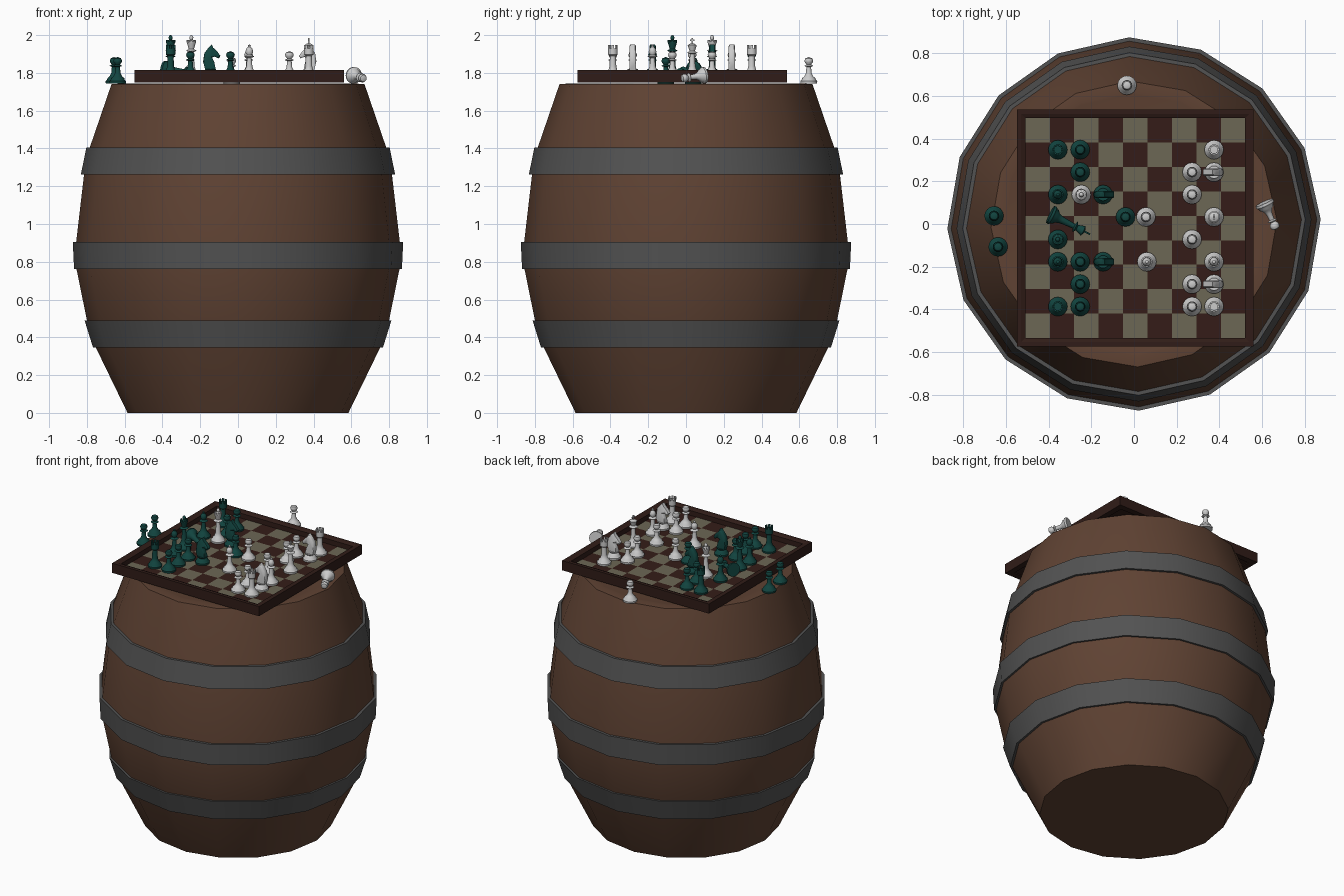
import bpy, bmesh, math
from mathutils import Matrix, Vector

if "Cube" in bpy.data.objects:
    bpy.data.objects.remove(bpy.data.objects["Cube"])


def material(name, rgb):
    m = bpy.data.materials.new(name)
    m.diffuse_color = (*rgb, 1)
    m.use_nodes = True
    m.node_tree.nodes["Principled BSDF"].inputs["Base Color"].default_value = m.diffuse_color
    return m


WOOD = material("barrel wood", (0.115, 0.055, 0.033))
IRON = material("iron", (0.085, 0.085, 0.085))
FRAME = material("frame wood", (0.03, 0.012, 0.009))
DARK_SQ = material("dark square", (0.035, 0.012, 0.009))
LIGHT_SQ = material("light square", (0.15, 0.135, 0.09))
GREEN = material("dark green", (0.006, 0.06, 0.052))
WHITE = material("off white", (0.6, 0.6, 0.58))


def lathe(bm, profile, segs, turn=0.0, closed=False):
    """Revolve (radius, height) points about z."""
    rings = []
    for k in range(segs):
        a = turn + 2 * math.pi * k / segs
        rings.append([bm.verts.new((r * math.cos(a), r * math.sin(a), z)) for r, z in profile])
    n = len(profile)
    for k in range(segs):
        a, b = rings[k], rings[(k + 1) % segs]
        for i in range(n if closed else n - 1):
            j = (i + 1) % n
            bm.faces.new((a[i], b[i], b[j], a[j]))
    bmesh.ops.remove_doubles(bm, verts=bm.verts, dist=1e-5)


def box(bm, center, size, turn=0.0):
    mat = Matrix.Rotation(turn, 4, 'Z') @ Matrix.Translation(center) @ Matrix.Diagonal((*size, 1))
    bmesh.ops.create_cube(bm, size=1, matrix=mat)


def to_mesh(bm, name, mats, angle=35):
    bmesh.ops.recalc_face_normals(bm, faces=bm.faces)
    me = bpy.data.meshes.new(name)
    bm.to_mesh(me)
    bm.free()
    for m in mats:
        me.materials.append(m)
    me.shade_smooth()
    me.set_sharp_from_angle(angle=math.radians(angle))
    return me


def place(name, me, loc=(0, 0, 0)):
    ob = bpy.data.objects.new(name, me)
    ob.location = loc
    bpy.context.collection.objects.link(ob)
    return ob


# Barrel body with lid
TURN = math.radians(1.5)
bm = bmesh.new()
lathe(bm, [(0, 0), (0.585, 0), (0.755, 0.35), (0.80, 0.49), (0.855, 0.76), (0.857, 0.905),
           (0.815, 1.265), (0.785, 1.405), (0.67, 1.74), (0.62, 1.744), (0.61, 1.742), (0, 1.742)],
      16, TURN)
place("barrel", to_mesh(bm, "barrel", [WOOD]))

# Iron hoops
for name, z0, r0, z1, r1 in (("lower_hoop", 0.347, 0.768, 0.488, 0.812),
                             ("middle_hoop", 0.762, 0.868, 0.905, 0.875),
                             ("upper_hoop", 1.263, 0.832, 1.405, 0.803)):
    bm = bmesh.new()
    lathe(bm, [(r0, z0), (r1, z1), (r1 - 0.03, z1), (r0 - 0.03, z0)], 16, TURN, True)
    place(name, to_mesh(bm, name, [IRON]))

# Board frame, bottom plate and 9 x 9 chequered top
CX, CY = 0.006, -0.019
S = math.sqrt(2)
bm = bmesh.new()
lathe(bm, [(0.555 * S, 1.75), (0.555 * S, 1.816), (0.535 * S, 1.816), (0.515 * S, 1.808), (0.515 * S, 1.75)],
      4, math.pi / 4, True)
place("board_frame", to_mesh(bm, "board_frame", [FRAME], 10), (CX, CY, 0))
bm = bmesh.new()
box(bm, (0, 0, 1.765), (1.03, 1.03, 0.016))
place("board_plate", to_mesh(bm, "board_plate", [FRAME]), (CX, CY, 0))
bm = bmesh.new()
bmesh.ops.create_grid(bm, x_segments=9, y_segments=9, size=0.515)
for f in bm.faces:
    c = f.calc_center_median()
    i, j = (int((v + 0.515) / (1.03 / 9)) for v in (c.x, c.y))
    f.material_index = (i + j) % 2
place("board_squares", to_mesh(bm, "board_squares", [LIGHT_SQ, DARK_SQ]), (CX, CY, 1.775))

# Chess piece meshes: a shared foot plus a turned upper part
FOOT = [(0, 0), (0.044, 0), (0.045, 0.012), (0.037, 0.02), (0.035, 0.028), (0.024, 0.037)]
UPPER = {
    "pawn": [(0.015, 0.055), (0.012, 0.088), (0.025, 0.093), (0.012, 0.1), (0.021, 0.112),
             (0.023, 0.121), (0.018, 0.133), (0, 0.14)],
    "rook": [(0.018, 0.06), (0.016, 0.115), (0.025, 0.122), (0.025, 0.155), (0.017, 0.155),
             (0.017, 0.14), (0, 0.14)],
    "bishop": [(0.016, 0.06), (0.012, 0.105), (0.027, 0.111), (0.013, 0.12), (0.021, 0.135),
               (0.017, 0.152), (0.007, 0.163), (0.008, 0.17), (0, 0.176)],
    "knight": [(0.03, 0.046), (0, 0.046)],
    "queen": [(0.017, 0.06), (0.012, 0.135), (0.028, 0.142), (0.014, 0.151), (0.025, 0.19),
              (0.016, 0.194), (0.008, 0.202), (0.011, 0.212), (0.007, 0.222), (0, 0.225)],
    "king": [(0.017, 0.06), (0.012, 0.125), (0.028, 0.131), (0.014, 0.14), (0.024, 0.172),
             (0.01, 0.18), (0, 0.182)],
}
HORSE = [(-0.028, 0.04), (-0.04, 0.085), (-0.033, 0.13), (-0.01, 0.16), (0.006, 0.176), (0.014, 0.158),
         (0.036, 0.137), (0.052, 0.115), (0.044, 0.101), (0.022, 0.111), (0.008, 0.106),
         (0.02, 0.08), (0.028, 0.04)]


def piece_mesh(kind, mat):
    bm = bmesh.new()
    lathe(bm, FOOT + UPPER[kind], 16)
    if kind == "rook":      # battlements
        for k in range(6):
            box(bm, (0.021, 0, 0.163), (0.008, 0.014, 0.018), k * math.pi / 3)
    elif kind == "king":    # cross
        box(bm, (0, 0, 0.194), (0.008, 0.008, 0.03))
        box(bm, (0, 0, 0.197), (0.008, 0.024, 0.008))
    elif kind == "queen":   # crown points
        for k in range(8):
            box(bm, (0.022, 0, 0.193), (0.006, 0.008, 0.014), k * math.pi / 4)
    elif kind == "knight":  # horse head
        f = bm.faces.new([bm.verts.new((x, -0.017, z)) for x, z in HORSE])
        ext = bmesh.ops.extrude_face_region(bm, geom=[f], use_keep_orig=True)
        vs = [g for g in ext["geom"] if isinstance(g, bmesh.types.BMVert)]
        bmesh.ops.translate(bm, verts=vs, vec=(0, 0.034, 0))
        rim = [e for e in bm.edges if abs(e.verts[0].co.y - e.verts[1].co.y) < 1e-6
               and all(abs(abs(v.co.y) - 0.017) < 1e-6 and v.co.z > 0.05 for v in e.verts)]
        bmesh.ops.bevel(bm, geom=rim, offset=0.005, segments=1, affect='EDGES')
    return to_mesh(bm, kind, [mat], 45)


meshes = {(k, c): piece_mesh(k, m) for k in UPPER for c, m in (("dark", GREEN), ("white", WHITE))}
TOP, LID = 1.775, 1.744


def piece(color, kind, x, y, z=TOP, lean=None):
    ob = place(f"{color}_{kind}", meshes[kind, color], (x, y, z))
    if lean:
        ob.rotation_euler = Vector(lean).to_track_quat('Z', 'Y').to_euler()
    elif kind in ("knight",) and color == "white":
        ob.rotation_euler.z = math.pi


# Ranks of the board, as y positions
Y = [-0.387 + 0.105 * k for k in range(8)]

# Pieces on the board
for x, color, kind, ranks in (
        (-0.357, "dark", "rook", (0, 7)), (-0.357, "dark", "bishop", (2, 5)),
        (-0.357, "dark", "queen", (3,)), (-0.252, "dark", "pawn", (0, 1, 2, 6, 7)),
        (-0.145, "dark", "knight", (2, 5)), (-0.04, "dark", "pawn", (4,)),
        (-0.247, "white", "queen", (5,)), (0.056, "white", "pawn", (4,)),
        (0.06, "white", "bishop", (2,)), (0.272, "white", "pawn", (0, 1, 3, 5, 6)),
        (0.375, "white", "rook", (0, 7)), (0.375, "white", "knight", (1, 6)),
        (0.375, "white", "bishop", (2,)), (0.375, "white", "king", (4,))):
    for r in ranks:
        piece(color, kind, x, Y[r])

# Captured and toppled pieces
piece("dark", "pawn", -0.656, 0.038, LID)
piece("dark", "pawn", -0.637, -0.107, LID)
piece("white", "pawn", -0.033, 0.65, LID)
piece("white", "pawn", 0.61, 0.1, LID + 0.044, (0.05, -0.11, -0.016))
piece("dark", "king", -0.392, 0.045, TOP + 0.045, (0.18, -0.09, -0.022))
